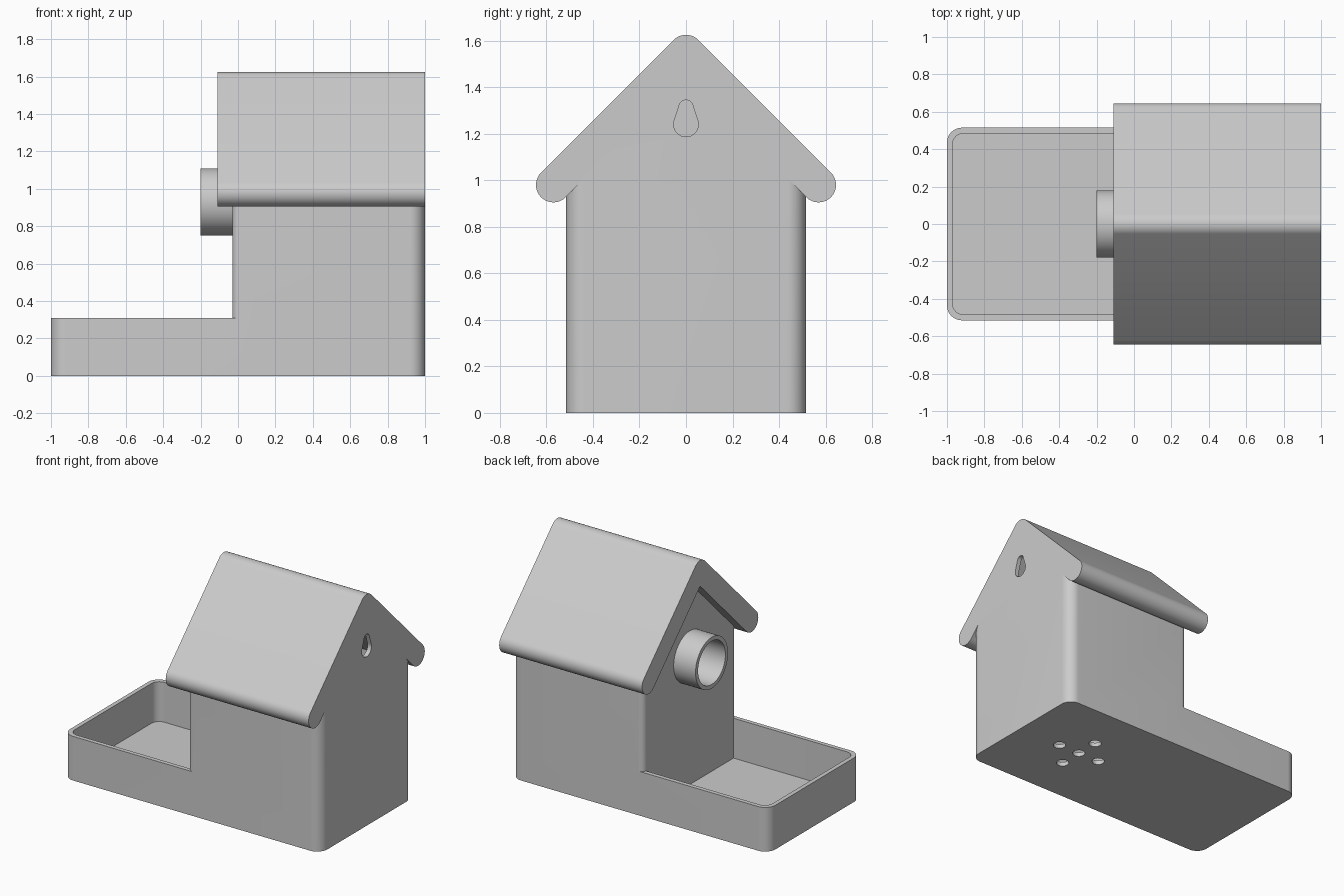
import bpy, bmesh, math

if "Cube" in bpy.data.objects:
    bpy.data.objects.remove(bpy.data.objects["Cube"])

grey = bpy.data.materials.new("light grey")
grey.diffuse_color = (0.6, 0.6, 0.6, 1)
grey.use_nodes = True
grey.node_tree.nodes["Principled BSDF"].inputs["Base Color"].default_value = grey.diffuse_color


def arc(cu, cv, r, a0, a1, n=12):
    """Points on an arc, angles in degrees."""
    angles = [math.radians(a0 + (a1 - a0) * i / n) for i in range(n + 1)]
    return [(cu + r * math.cos(a), cv + r * math.sin(a)) for a in angles]


def circle(cu, cv, r, n=48):
    return arc(cu, cv, r, 0, 360, n)[:-1]


def rounded_plan(x0, x1, half, r_left, r_right):
    """Rectangle seen from above, with its own corner radius at each end."""
    rl, rr = r_left, r_right
    return (arc(x1 - rr, half - rr, rr, 0, 90) + arc(x0 + rl, half - rl, rl, 90, 180)
            + arc(x0 + rl, rl - half, rl, 180, 270) + arc(x1 - rr, rr - half, rr, 270, 360))


def gable(half, bottom, peak):
    """House-shaped profile with 45 degree slopes."""
    return [(-half, bottom), (half, bottom), (half, peak - half), (0, peak), (-half, peak - half)]


def prism(name, pts, axis, a, b):
    """Extrude a closed profile along x (profile in y, z) or z (profile in x, y)."""
    place = (lambda u, v, h: (h, u, v)) if axis == "x" else (lambda u, v, h: (u, v, h))
    bm = bmesh.new()
    low = [bm.verts.new(place(u, v, a)) for u, v in pts]
    high = [bm.verts.new(place(u, v, b)) for u, v in pts]
    bm.faces.new(low[::-1])
    bm.faces.new(high)
    n = len(pts)
    for i in range(n):
        j = (i + 1) % n
        bm.faces.new((low[i], low[j], high[j], high[i]))
    bmesh.ops.recalc_face_normals(bm, faces=bm.faces)
    mesh = bpy.data.meshes.new(name)
    bm.to_mesh(mesh)
    bm.free()
    mesh.materials.append(grey)
    ob = bpy.data.objects.new(name, mesh)
    bpy.context.collection.objects.link(ob)
    return ob


def combine(target, other, operation):
    """Apply a boolean and drop the helper part."""
    mod = target.modifiers.new(operation.lower(), "BOOLEAN")
    mod.operation = operation
    mod.solver = "EXACT"
    mod.object = other
    bpy.context.view_layer.objects.active = target
    bpy.ops.object.modifier_apply(modifier=mod.name)
    bpy.data.objects.remove(other)


WALL = 0.03

# House body: rounded plan trimmed to a gable
house = prism("birdhouse", rounded_plan(-0.03, 1, 0.515, 0.04, 0.08), "z", 0, 1.7)
combine(house, prism("gable_trim", gable(0.8, -0.1, 1.5), "x", -0.5, 1.5), "INTERSECT")

# Feeding tray with a thin rim
tray = prism("tray", rounded_plan(-1, 0.1, 0.515, 0.08, 0.001), "z", 0, 0.31)
combine(tray, prism("tray_hollow", rounded_plan(-0.97, 0.05, 0.485, 0.06, 0.001),
                    "z", WALL, 0.5), "DIFFERENCE")
combine(house, tray, "UNION")

# Roof with rounded ridge and eaves
roof_profile = (arc(0.57, 0.98, 0.075, -135, 45, 20) + arc(0, 1.55, 0.075, 45, 135)
                + arc(-0.57, 0.98, 0.075, 135, 315, 20) + [(0, 1.444)])
combine(house, prism("roof", roof_profile, "x", -0.11, 1), "UNION")

# Nesting room
combine(house, prism("room", gable(0.485, WALL, 1.444), "x", 0, 1 - WALL), "DIFFERENCE")

# Entrance tube and its bore
combine(house, prism("entrance_tube", circle(0, 0.93, 0.18), "x", -0.2, 0.12), "UNION")
combine(house, prism("entrance_bore", circle(0, 0.93, 0.152), "x", -0.3, 0.2), "DIFFERENCE")

# Keyhole hanger in the back wall
tilt = math.degrees(math.asin(0.023 / 0.075))
keyhole = arc(0, 1.24, 0.053, 180 - tilt, 360 + tilt, 20) + arc(0, 1.315, 0.03, tilt, 180 - tilt)
combine(house, prism("keyhole", keyhole, "x", 0.9, 1.1), "DIFFERENCE")

# Drain holes in the floor
for dx, dy in ((0, 0), (0.17, 0), (-0.17, 0), (0, 0.17), (0, -0.17)):
    combine(house, prism("drain", circle(0.485 + dx, dy, 0.042, 24), "z", -0.1, 0.1), "DIFFERENCE")

# Smooth the rounded parts, keep the edges sharp
bpy.ops.object.select_all(action="DESELECT")
house.select_set(True)
bpy.context.view_layer.objects.active = house
bpy.ops.object.shade_smooth_by_angle(angle=math.radians(30))
